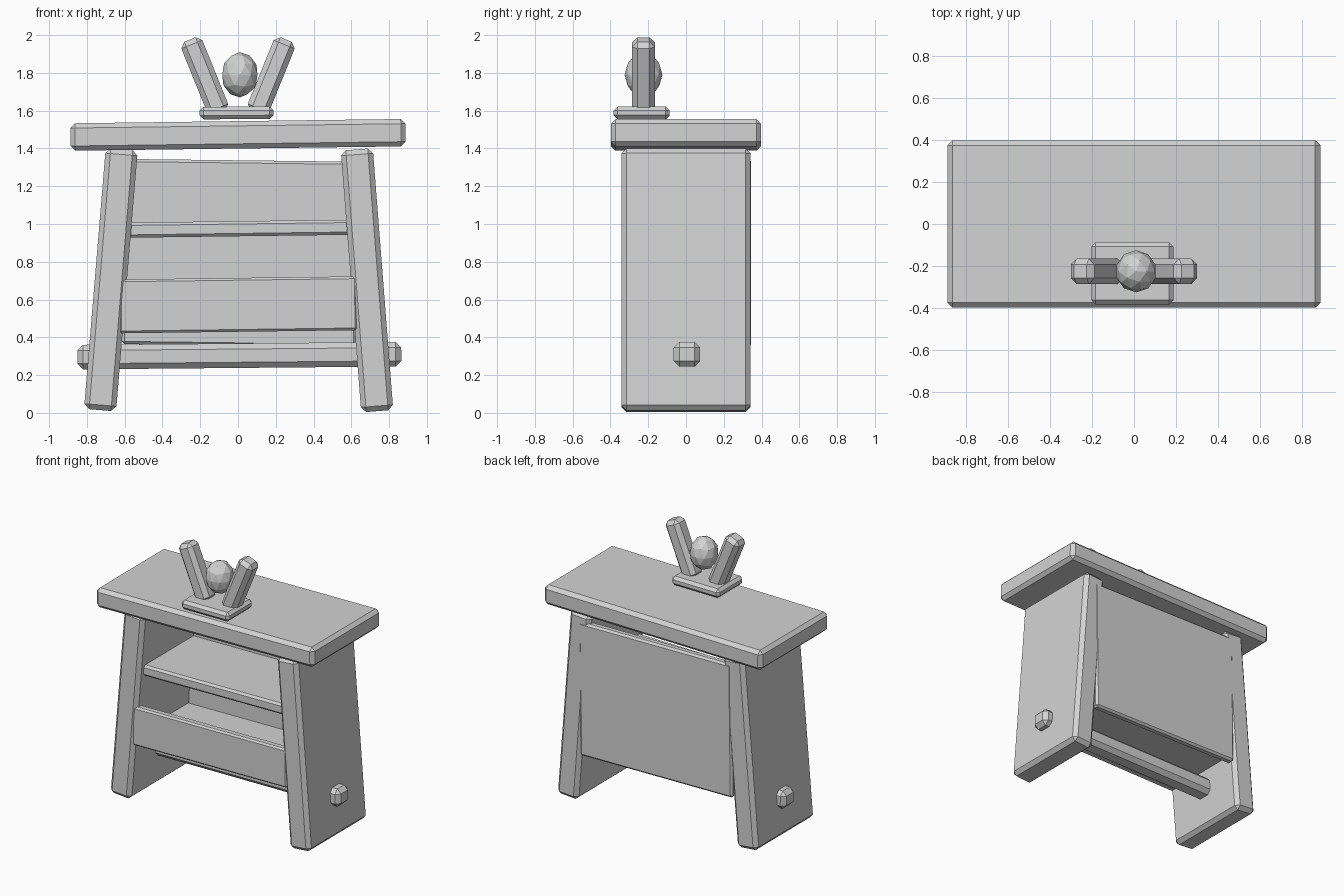
import bpy
import bmesh
from mathutils import Matrix, Vector

old = bpy.data.objects.get("Cube")
if old:
    bpy.data.objects.remove(old, do_unlink=True)

grey = bpy.data.materials.new("plain grey")
grey.use_nodes = True
GREY = (0.65, 0.65, 0.65, 1)
grey.diffuse_color = GREY
grey.node_tree.nodes["Principled BSDF"].inputs["Base Color"].default_value = GREY


def finish(name, bm, place):
    mesh = bpy.data.meshes.new(name)
    bm.to_mesh(mesh)
    bm.free()
    mesh.materials.append(grey)
    obj = bpy.data.objects.new(name, mesh)
    obj.matrix_world = place
    bpy.context.collection.objects.link(obj)
    return obj


def board(name, centre, size, tilt=0.0, chamfer=0.025):
    """Chamfered board, tilted about the front-to-back axis."""
    bm = bmesh.new()
    bmesh.ops.create_cube(bm, size=1)
    bmesh.ops.scale(bm, vec=Vector(size), verts=bm.verts)
    bmesh.ops.bevel(bm, geom=bm.edges[:], offset=chamfer, segments=1,
                    profile=0.5, affect='EDGES')
    place = Matrix.Translation(centre) @ Matrix.Rotation(tilt, 4, 'Y')
    return finish(name, bm, place)


# Top and splayed side legs
SLOPE = -0.013
board("table_top", (0, 0, 1.472), (1.775, 0.795, 0.145), SLOPE, 0.025)
board("right_leg", (-0.673, 0, 0.705), (0.17, 0.685, 1.385), 0.083, 0.027)
board("left_leg", (0.683, 0, 0.702), (0.17, 0.685, 1.39), -0.078, 0.027)

# Shelves, panels and the through stretcher
board("upper_shelf", (0, 0.005, 0.975), (1.2, 0.59, 0.08), SLOPE, 0.015)
board("lower_shelf", (0, 0, 0.472), (1.27, 0.6, 0.075), SLOPE, 0.015)
board("front_panel", (0, -0.305, 0.572), (1.26, 0.06, 0.285), SLOPE, 0.012)
board("back_panel", (0.01, 0.315, 0.847), (1.24, 0.06, 0.98), 0.012, 0.014)
board("stretcher", (0.007, 0.005, 0.303), (1.715, 0.14, 0.13), -0.009, 0.03)

# Small forked stand
board("stand_base", (-0.008, -0.235, 1.588), (0.39, 0.295, 0.066), -0.005, 0.02)
for side, name in ((-1, "right_prong"), (1, "left_prong")):
    board(name, (side * 0.176, -0.225, 1.782), (0.12, 0.12, 0.42),
          side * 0.385, 0.028)

# Faceted egg between the prongs
bm = bmesh.new()
bmesh.ops.create_icosphere(bm, subdivisions=2, radius=1)
bmesh.ops.scale(bm, vec=Vector((0.098, 0.1, 0.12)), verts=bm.verts)
finish("egg", bm, Matrix.Translation((0.01, -0.225, 1.79)))
